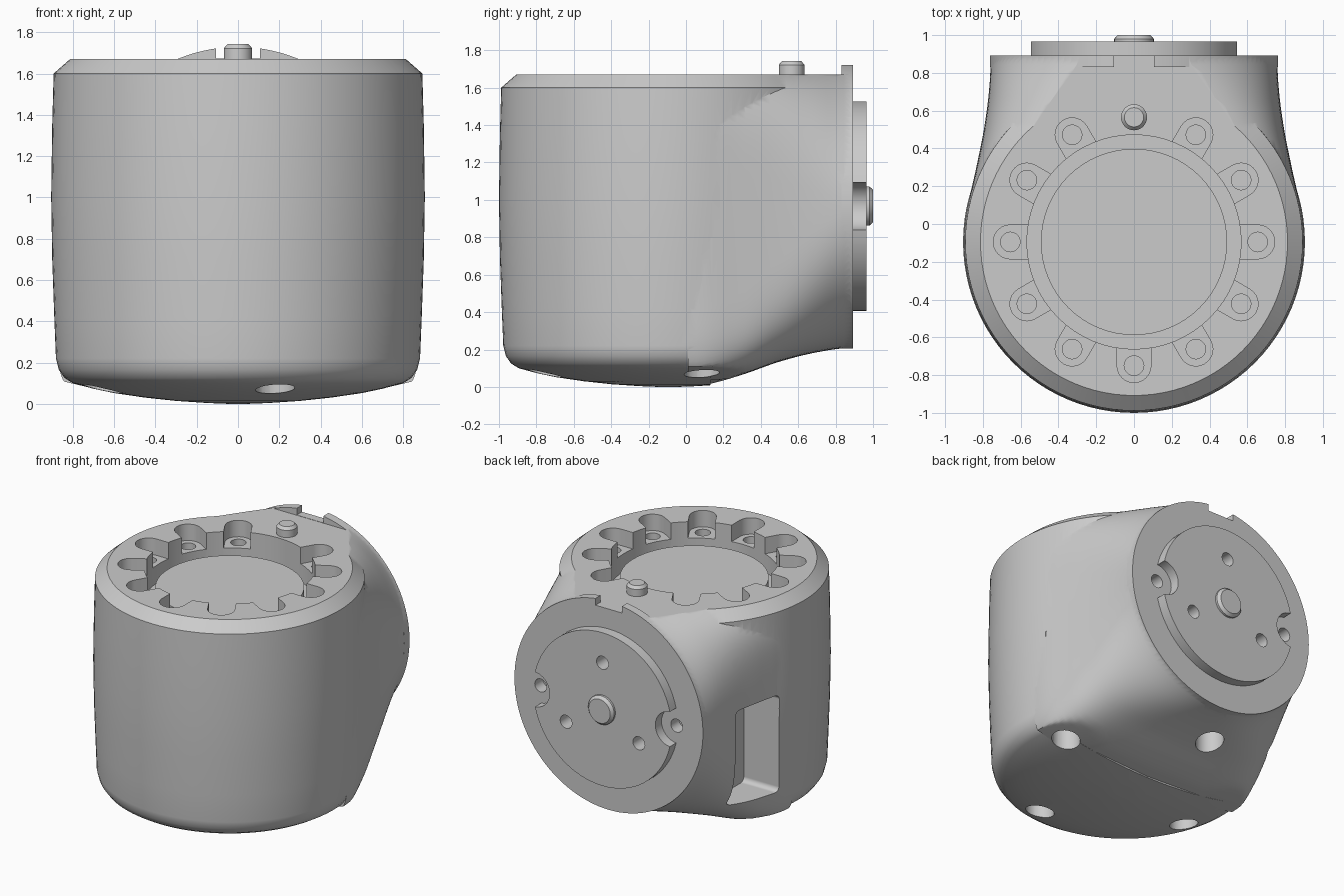
import bpy, bmesh, math
from math import cos, sin, pi

if "Cube" in bpy.data.objects:
    bpy.data.objects.remove(bpy.data.objects["Cube"], do_unlink=True)

grey = bpy.data.materials.new("warm_grey")
grey.use_nodes = True
grey.diffuse_color = (0.6, 0.6, 0.6, 1)
grey.node_tree.nodes["Principled BSDF"].inputs["Base Color"].default_value = (0.6, 0.6, 0.6, 1)

CY = -0.095    # y of the drum axis
AXIS_Z = 0.967  # height of the rear axis
TOP = 1.67


# ---------- helpers ----------
def circle(r, cx=0, cy=0, n=32):
    return [(cx + r * cos(2 * pi * i / n), cy + r * sin(2 * pi * i / n)) for i in range(n)]


def loft(bm, rings):
    """Closed skin through equal rings of 3D points, capped at both ends."""
    rows = [[bm.verts.new(p) for p in ring] for ring in rings]
    n = len(rows[0])
    for a, b in zip(rows, rows[1:]):
        for i in range(n):
            j = (i + 1) % n
            bm.faces.new((a[i], a[j], b[j], b[i]))
    bm.faces.new(rows[0][::-1])
    bm.faces.new(rows[-1])


def prism(bm, pts, lo, hi, rear=False):
    """Extrude an outline along z, or along y for the rear parts."""
    place = (lambda u, v, w: (u, w, v)) if rear else (lambda u, v, w: (u, v, w))
    loft(bm, [[place(u, v, w) for u, v in pts] for w in (lo, hi)])


def finish(bm, name):
    bmesh.ops.recalc_face_normals(bm, faces=bm.faces)
    mesh = bpy.data.meshes.new(name)
    bm.to_mesh(mesh)
    bm.free()
    mesh.materials.append(grey)
    ob = bpy.data.objects.new(name, mesh)
    bpy.context.collection.objects.link(ob)
    return ob


def prisms(name, outlines, lo, hi, rear=False):
    bm = bmesh.new()
    for pts in outlines:
        prism(bm, pts, lo, hi, rear)
    return finish(bm, name)


def activate(ob):
    bpy.ops.object.select_all(action='DESELECT')
    ob.select_set(True)
    bpy.context.view_layer.objects.active = ob


def boolean(ob, tool, op='DIFFERENCE'):
    mod = ob.modifiers.new("join_or_cut", 'BOOLEAN')
    mod.operation, mod.solver, mod.object = op, 'EXACT', tool
    activate(ob)
    bpy.ops.object.modifier_apply(modifier=mod.name)
    bpy.data.objects.remove(tool, do_unlink=True)


def smooth(ob):
    activate(ob)
    bpy.ops.object.shade_smooth_by_angle(angle=math.radians(30))
    mod = ob.modifiers.new("even_shading", 'WEIGHTED_NORMAL')
    mod.keep_sharp = True


def rect(x0, x1, y0, y1):
    return [(x0, y0), (x1, y0), (x1, y1), (x0, y1)]


# ---------- neck: y, half width, bottom, squareness above and below ----------
KEYS = [(-0.09, 0.88, 0.01, 8, 9), (0.1, 0.876, 0.012, 7, 9), (0.3, 0.835, 0.065, 5.2, 7.5),
        (0.5, 0.795, 0.135, 3.8, 5), (0.7, 0.768, 0.185, 2.7, 3), (0.887, 0.758, 0.211, 2, 2)]
NECK_TOP = 1.724


def section(y):
    """Smoothly interpolated section values at y."""
    i = max(k for k in range(len(KEYS) - 1) if k == 0 or KEYS[k][0] <= y)
    p = [KEYS[max(0, min(len(KEYS) - 1, i + d))] for d in (-1, 0, 1, 2)]
    t = (y - p[1][0]) / (p[2][0] - p[1][0])
    return [b + 0.5 * t * (c - a + t * (2 * a - 5 * b + 4 * c - d + t * (3 * (b - c) + d - a)))
            for a, b, c, d in list(zip(*p))[1:]]


def neck_ring(y, n=112):
    a, zb, e_top, e_low = section(y)
    h, zc = (NECK_TOP - zb) / 2, (NECK_TOP + zb) / 2
    ring = []
    for i in range(n):
        c, s = cos(2 * pi * i / n), sin(2 * pi * i / n)
        e = e_top if s > 0 else e_low
        x = a * math.copysign(abs(c) ** (2 / e), c)
        z = zc + h * math.copysign(abs(s) ** (2 / e), s)
        # never reach below the domed base
        ring.append((x, y, max(z, 0.15 * (x * x + (y - CY) ** 2))))
    return ring


# ---------- drum with domed base and chamfered rim ----------
profile = [(0.05, 0), (0.15, 0.004), (0.3, 0.014), (0.45, 0.03), (0.6, 0.052), (0.7, 0.073),
           (0.8, 0.1), (0.84, 0.125), (0.868, 0.165), (0.882, 0.22), (0.89, 0.42), (0.9, 0.7),
           (0.905, 1.0), (0.9, 1.35), (0.893, 1.6), (0.79, 1.69)]
bm = bmesh.new()
loft(bm, [[(x, y, z) for x, y in circle(r, 0, CY, 96)] for r, z in profile])
body = finish(bm, "body")
boolean(body, prisms("neck_clearance", [rect(-2, 2, 0.13, 2)], -1, 0.8))

# neck flowing from the drum to the round rear flange
bm = bmesh.new()
loft(bm, [neck_ring(0.01 + 0.877 * i / 20) for i in range(21)])
boolean(body, finish(bm, "neck"), 'UNION')
boolean(body, prisms("top_trim", [rect(-2, 2, -2, 2)], TOP, 2))
boolean(body, prisms("flange", [circle(0.762, 0, AXIS_Z, 112)], 0.832, 0.893, True), 'UNION')
boolean(body, prisms("key_notch", [rect(-0.107, 0.107, TOP + 0.002, 2)], 0.7, 1, True))

# top pocket with eleven bolt slots
boolean(body, prisms("pocket", [circle(0.567, 0, CY, 64)], 1.42, 2))
slots, bolts = [], []
for k in range(12):
    if k == 3:
        continue  # this place holds the locating pin
    a = k * pi / 6
    outline = [(0.5, -0.09)] + [(0.655 + 0.09 * cos(t), 0.09 * sin(t))
                                for t in [pi * (i / 12 - 0.5) for i in range(13)]] + [(0.5, 0.09)]
    slots.append([(u * cos(a) - v * sin(a), CY + u * sin(a) + v * cos(a)) for u, v in outline])
    bolts.append(circle(0.052, 0.655 * cos(a), CY + 0.655 * sin(a), 20))
boolean(body, prisms("bolt_slots", slots, 1.55, 2))
boolean(body, prisms("bolt_holes", bolts, 1.44, 1.8))

# four holes in the base
feet = [circle(0.095, x, CY + y, 24) for x, y in
        ((0.18, -0.66), (0.66, 0.18), (-0.18, 0.66), (-0.66, -0.18))]
boolean(body, prisms("base_holes", feet, -0.2, 0.36))

# connector window in one side, with rounded corners
window = prisms("window", [rect(-1.3, -0.58, 0.16, 0.55)], 0.29, 1.0)
bm = bmesh.new()
bm.from_mesh(window.data)
long_edges = [e for e in bm.edges if abs(e.verts[0].co.x - e.verts[1].co.x) > 0.1]
bmesh.ops.bevel(bm, geom=long_edges, offset=0.035, segments=4, affect='EDGES', profile=0.5)
bm.to_mesh(window.data)
bm.free()
boolean(body, window)

# rotor plate on the flange, with side notches and screw holes
plate = prisms("rotor_plate", [circle(0.56, 0, AXIS_Z, 80)], 0.888, 0.965, True)
notches = [circle(0.128, s * 0.555, AXIS_Z, 32) for s in (-1, 1)]
boolean(plate, prisms("side_notches", notches, 0.8, 1.1, True))
screws = [circle(0.048, 0.34 * cos(t), AXIS_Z + 0.34 * sin(t), 20)
          for t in (pi / 2, -pi / 6, -5 * pi / 6)]
side_screws = [circle(0.048, s * 0.55, AXIS_Z, 20) for s in (-1, 1)]
boolean(plate, prisms("plate_screws", screws, 0.8, 1.1, True))
boolean(body, prisms("flange_screws", screws + side_screws, 0.8, 1.1, True))
smooth(body)
smooth(plate)

# raised disc in the pocket
smooth(prisms("pocket_disc", [circle(0.493, 0, CY, 64)], 1.4, 1.53))


# chamfered pins
def pin(name, r, cx, cy, lo, hi, rear=False):
    bm = bmesh.new()
    steps = ((r, lo), (r, hi - 0.02), (r - 0.018, hi))
    loft(bm, [[(u, w, v) if rear else (u, v, w) for u, v in circle(q, cx, cy)] for q, w in steps])
    smooth(finish(bm, name))


pin("locating_pin", 0.069, 0, 0.565, 1.6, 1.742)
pin("centre_pin", 0.105, 0, AXIS_Z, 0.9, 1.0, True)
